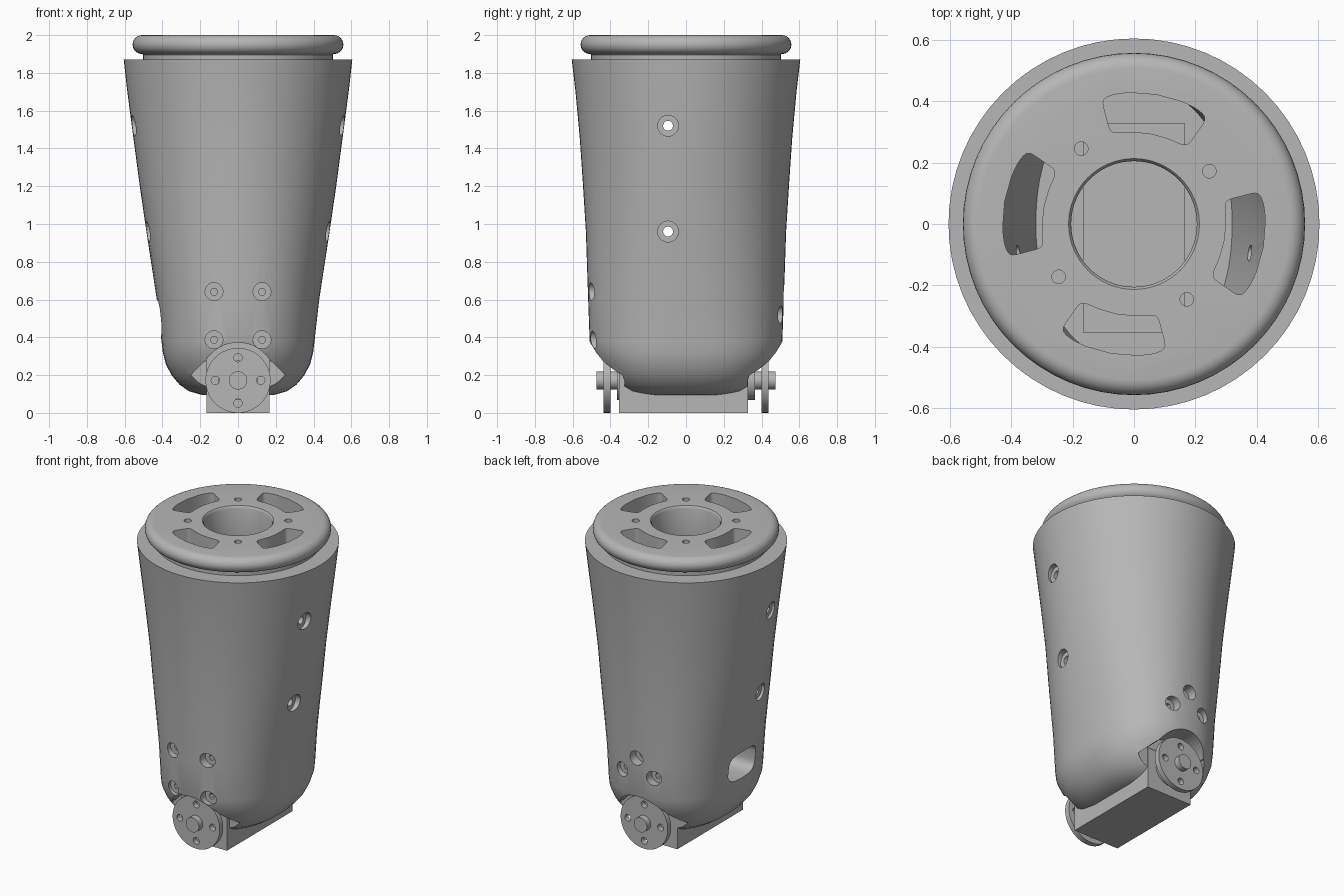
import bpy, bmesh
from math import sin, cos, pi, radians, copysign

old = bpy.data.objects.get("Cube")
if old:
    bpy.data.objects.remove(old, do_unlink=True)

grey = bpy.data.materials.new("satin grey")
grey.use_nodes = True
colour = (0.47, 0.47, 0.47, 1)
grey.diffuse_color = colour
grey.node_tree.nodes["Principled BSDF"].inputs["Base Color"].default_value = colour


def oval(rx, ry, n=2, count=64):
    """Superellipse outline; n = 2 is an ellipse, larger n is boxier."""
    pts = []
    for i in range(count):
        c, s = cos(2 * pi * i / count), sin(2 * pi * i / count)
        pts.append((rx * copysign(abs(c) ** (2 / n), c),
                    ry * copysign(abs(s) ** (2 / n), s)))
    return pts


def loft(name, rings):
    """Closed skin through rings of 3D points."""
    bm = bmesh.new()
    loops = [[bm.verts.new(p) for p in ring] for ring in rings]
    for a, b in zip(loops, loops[1:]):
        for i in range(len(a)):
            j = (i + 1) % len(a)
            bm.faces.new((a[i], a[j], b[j], b[i]))
    bm.faces.new(loops[0])
    bm.faces.new(loops[-1])
    bmesh.ops.recalc_face_normals(bm, faces=bm.faces)
    mesh = bpy.data.meshes.new(name)
    bm.to_mesh(mesh)
    bm.free()
    mesh.materials.append(grey)
    obj = bpy.data.objects.new(name, mesh)
    bpy.context.collection.objects.link(obj)
    return obj


def stack(name, sections):
    """Loft of (z, rx, ry, n) sections."""
    return loft(name, [[(x, y, z) for x, y in oval(rx, ry, n)]
                       for z, rx, ry, n in sections])


def prism(name, outline, axis, start, end):
    place = {"x": lambda u, v, t: (t, u, v),
             "y": lambda u, v, t: (u, t, v),
             "z": lambda u, v, t: (u, v, t)}[axis]
    return loft(name, [[place(u, v, t) for u, v in outline] for t in (start, end)])


def rod(name, r, centre, axis, start, end, count=32):
    u, v = centre
    return prism(name, [(u + a, v + b) for a, b in oval(r, r, 2, count)], axis, start, end)


def activate(obj):
    bpy.ops.object.select_all(action="DESELECT")
    obj.select_set(True)
    bpy.context.view_layer.objects.active = obj


def cut(target, cutter):
    mod = target.modifiers.new("cut", "BOOLEAN")
    mod.operation = "DIFFERENCE"
    mod.solver = "EXACT"
    mod.object = cutter
    activate(target)
    bpy.ops.object.modifier_apply(modifier=mod.name)
    bpy.data.objects.remove(cutter, do_unlink=True)


# Tapered shell, oval at the bottom and round at the top
shell = stack("shell", [
    (0.095, 0.19, 0.27, 2.5), (0.115, 0.26, 0.33, 2.5), (0.15, 0.31, 0.375, 2.5),
    (0.2, 0.352, 0.42, 2.5), (0.26, 0.383, 0.462, 2.4), (0.32, 0.398, 0.492, 2.4),
    (0.38, 0.405, 0.51, 2.3), (0.6, 0.43, 0.518, 2.2), (0.96, 0.485, 0.53, 2.1),
    (1.2, 0.52, 0.545, 2), (1.45, 0.553, 0.562, 2), (1.7, 0.586, 0.585, 2),
    (1.87, 0.605, 0.605, 2)])
cut(shell, stack("cavity", [
    (0.7, 0.32, 0.45, 2.2), (0.96, 0.385, 0.47, 2.1), (1.52, 0.475, 0.49, 2),
    (1.9, 0.5, 0.5, 2)]))

# Clearance arches with angled notches around the hubs
notch = [(-0.25, 0.2), (-0.18, 0.27), (0.18, 0.27), (0.25, 0.2), (0.18, 0.13), (0.18, 0.05),
         (-0.18, 0.05), (-0.18, 0.13)]
for side in (-1, 1):
    cut(shell, rod("arch", 0.2, (0, 0.172), "y", side * 0.33, side * 0.7, 64))
    cut(shell, prism("notch", notch, "y", side * 0.325, side * 0.7))

# Side screw holes, aligned straight through both walls
for z, floor in ((1.52, 0.525), (0.96, 0.447)):
    for side in (-1, 1):
        cut(shell, rod("side_counterbore", 0.055, (-0.095, z), "x", side * floor, side * 0.7))
    cut(shell, rod("side_screw_hole", 0.026, (-0.095, z), "x", -0.8, 0.8))

# Front and back screw holes with hexagonal sockets
front = [(x, z, -1) for x in (-0.127, 0.127) for z in (0.387, 0.642)]
back = [(-0.115, 0.52, 1), (0.115, 0.52, 1), (0, 0.63, 1)]
for x, z, side in front + back:
    cut(shell, rod("counterbore", 0.047, (x, z), "y", side * 0.455, side * 0.7))
    cut(shell, rod("socket", 0.02, (x, z), "y", side * 0.4, side * 0.5, 6))

# Rounded cable opening
opening = [(y, z + 0.505) for y, z in oval(0.14, 0.093, 3.5)]
cut(shell, prism("cable_opening", opening, "x", -0.2, -0.7))

# Mounting plate with a full-round rim and a neck inside the shell
arc = [radians(-90 + 15 * i) for i in range(13)]
rim = [(1.95 + 0.05 * sin(a), 0.508 + 0.05 * cos(a)) for a in arc]
plate = stack("mounting_plate",
              [(z, r, r, 2) for z, r in [(1.8, 0.503), (1.895, 0.503)] + rim])
cut(plate, stack("bore", [(z, r, r, 2) for z, r in
                          ((1.7, 0.205), (1.985, 0.205), (1.995, 0.209), (2.01, 0.222))]))
for k in range(4):
    # Curved slot and screw hole, repeated each quarter turn
    slot = []
    for u, v in oval(1, 1, 7, 96):
        a, r = radians(80 + 90 * k + 24.5 * u), 0.364 + 0.064 * v
        slot.append((r * cos(a), r * sin(a)))
    cut(plate, prism("slot", slot, "z", 1.7, 2.1))
    a = radians(35 + 90 * k)
    cut(plate, rod("plate_screw_hole", 0.022, (0.3 * cos(a), 0.3 * sin(a)), "z", 1.7, 2.1))

# Motor body
body = [(x, y) for x, y in ((-0.167, -0.354), (0.167, -0.354), (0.167, 0.328), (-0.167, 0.328))]
motor = prism("motor_body", body, "z", 0, 0.74)

# Hubs: collar, drilled disc and centre shaft at each end
parts = [shell, plate, motor]
for label, side in (("front", -1), ("back", 1)):
    centre = (0, 0.172)
    disc = rod(label + "_hub_disc", 0.172, centre, "y", side * 0.4, side * 0.436, 64)
    for k in range(4):
        spot = (0.12 * cos(k * pi / 2), 0.172 + 0.12 * sin(k * pi / 2))
        cut(disc, rod("hub_hole", 0.022, spot, "y", side * 0.38, side * 0.46, 24))
    parts += [disc,
              rod(label + "_hub_collar", 0.105, centre, "y", side * 0.31, side * 0.365),
              rod(label + "_hub_shaft", 0.048, centre, "y", side * 0.31, side * 0.475)]

for obj in parts:
    activate(obj)
    bpy.ops.object.shade_smooth_by_angle(angle=radians(35))
